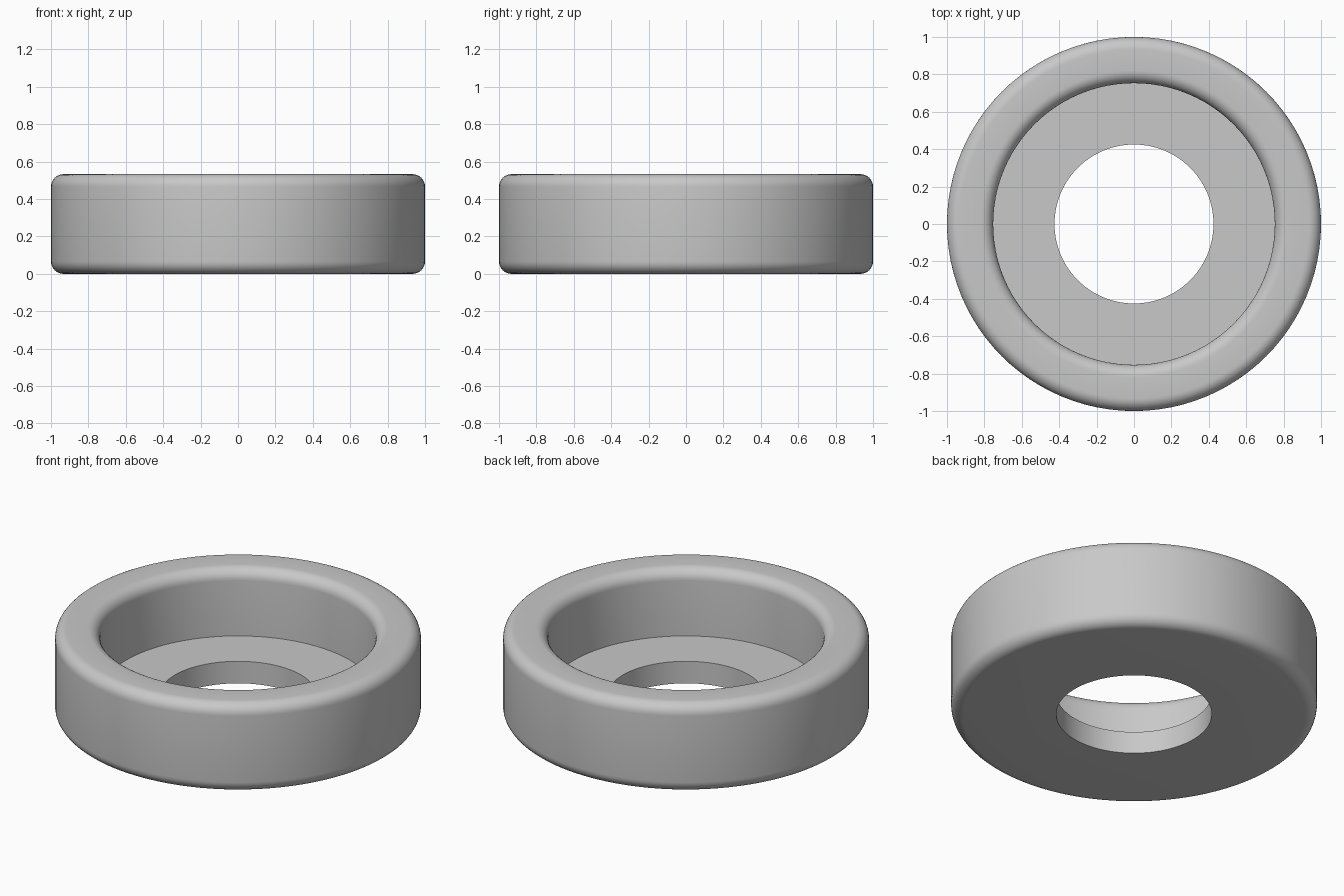
import bpy
import bmesh
from math import cos, sin, pi, radians

cube = bpy.data.objects.get("Cube")
if cube:
    bpy.data.objects.remove(cube, do_unlink=True)

OUTER, RECESS, HOLE = 1.0, 0.753, 0.425
HEIGHT, FLOOR, FILLET = 0.533, 0.133, 0.067
SEGMENTS, ARC_STEPS = 96, 8


def fillet(radius, z, start):
    """Quarter round about (radius, z), running counter-clockwise from start degrees."""
    return [(radius + FILLET * cos(a), z + FILLET * sin(a))
            for a in (radians(start) + i * pi / 2 / ARC_STEPS for i in range(ARC_STEPS + 1))]


# Cross-section: hole, rounded outer wall, rounded rim, recess floor
profile = [(HOLE, 0)]
profile += fillet(OUTER - FILLET, FILLET, -90)
profile += fillet(OUTER - FILLET, HEIGHT - FILLET, 0)
profile += fillet(RECESS + FILLET, HEIGHT - FILLET, 90)
profile += [(RECESS, FLOOR), (HOLE, FLOOR)]

# Revolve the closed section around z
bm = bmesh.new()
rings = []
for s in range(SEGMENTS):
    a = 2 * pi * s / SEGMENTS
    rings.append([bm.verts.new((r * cos(a), r * sin(a), z)) for r, z in profile])
count = len(profile)
for s, ring in enumerate(rings):
    following = rings[(s + 1) % SEGMENTS]
    for i in range(count):
        j = (i + 1) % count
        bm.faces.new((ring[i], following[i], following[j], ring[j]))
bmesh.ops.recalc_face_normals(bm, faces=bm.faces)

mesh = bpy.data.meshes.new("recessed_ring")
bm.to_mesh(mesh)
bm.free()
ring_object = bpy.data.objects.new("recessed_ring", mesh)
bpy.context.collection.objects.link(ring_object)

# Plain grey material
grey = bpy.data.materials.new("light grey")
grey.use_nodes = True
colour = (0.58, 0.58, 0.58, 1)
grey.diffuse_color = colour
grey.node_tree.nodes["Principled BSDF"].inputs["Base Color"].default_value = colour
mesh.materials.append(grey)

# Smooth walls and fillets, sharp recess and hole edges
bpy.ops.object.select_all(action="DESELECT")
ring_object.select_set(True)
bpy.context.view_layer.objects.active = ring_object
bpy.ops.object.shade_smooth_by_angle(angle=radians(30))
